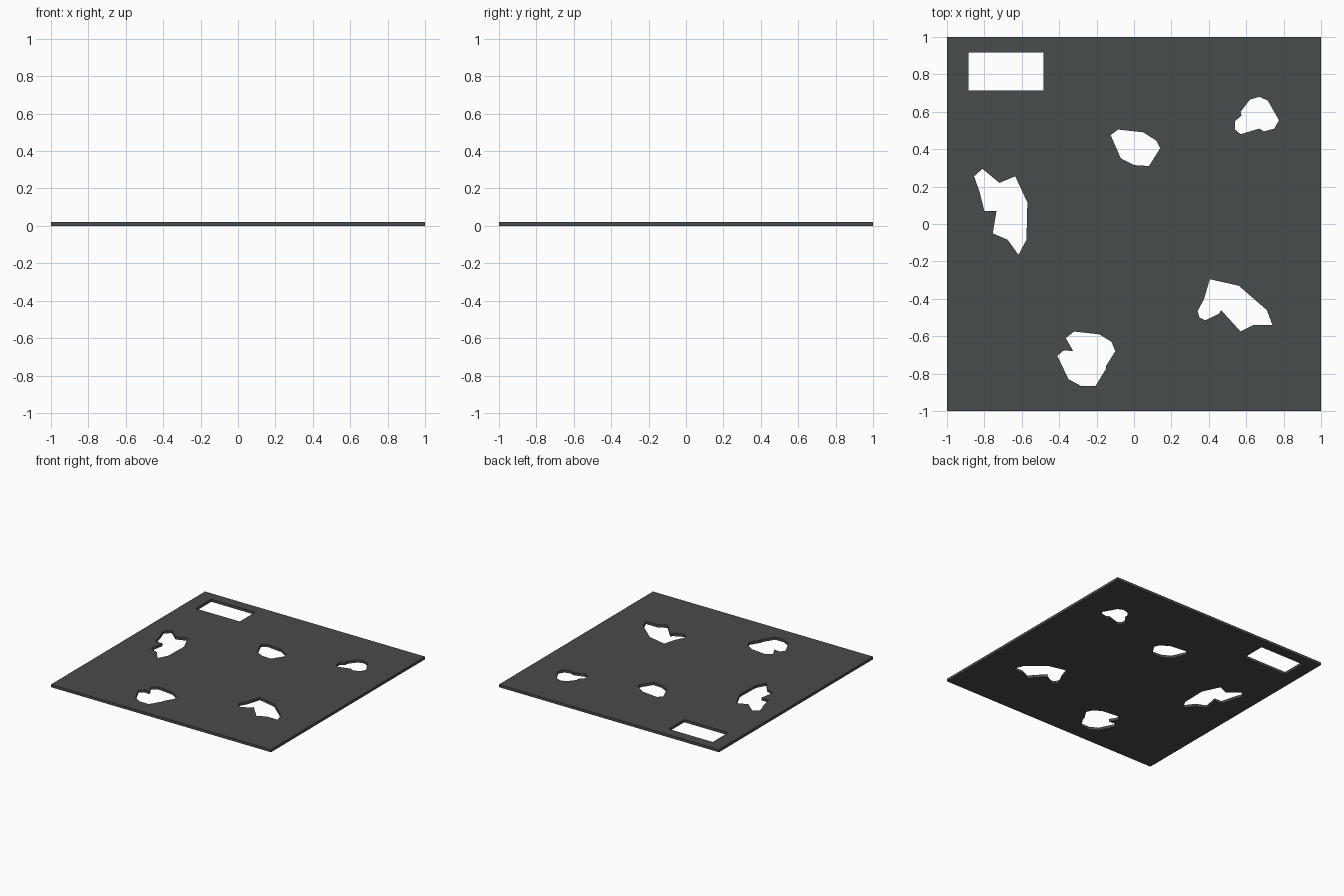
import bpy

if "Cube" in bpy.data.objects:
    bpy.data.objects.remove(bpy.data.objects["Cube"])

THICK = 0.022

# One flat dark grey for the whole plate
mat = bpy.data.materials.new("dark grey")
mat.diffuse_color = (0.066, 0.072, 0.072, 1)
mat.use_nodes = True
mat.node_tree.nodes["Principled BSDF"].inputs["Base Color"].default_value = mat.diffuse_color


def rect(x0, y0, x1, y1):
    return [(x0, y0), (x1, y0), (x1, y1), (x0, y1)]


# Irregular openings, one outline each
left_hole = [(-.81, .295), (-.72, .22), (-.635, .255), (-.57, .115), (-.575, -.085), (-.618, -.165),
             (-.675, -.085), (-.755, -.05), (-.735, .07), (-.80, .07), (-.825, .17), (-.855, .255)]
middle_hole = [(-.125, .475), (-.085, .505), (.05, .49), (.12, .445), (.14, .405), (.08, .31),
               (0, .315), (-.07, .35)]
right_hole = [(.62, .665), (.67, .68), (.715, .66), (.775, .555), (.75, .51), (.695, .495),
              (.67, .51), (.57, .48), (.54, .505), (.54, .55), (.575, .58), (.57, .60)]
lower_right_hole = [(.405, -.295), (.56, -.33), (.71, -.46), (.74, -.54), (.64, -.54), (.57, -.575),
                    (.465, -.46), (.455, -.48), (.38, -.515), (.35, -.50), (.34, -.465), (.375, -.40)]
lower_hole = [(-.32, -.575), (-.185, -.59), (-.12, -.63), (-.10, -.68), (-.15, -.76), (-.15, -.775),
              (-.205, -.865), (-.285, -.865), (-.35, -.83), (-.41, -.705), (-.375, -.675),
              (-.325, -.68), (-.365, -.61)]

# Plate profile: square outline with the openings as inner loops, filled and extruded
profile = bpy.data.curves.new("plate", "CURVE")
profile.dimensions = "2D"
profile.fill_mode = "BOTH"
profile.extrude = THICK / 2
for loop in (rect(-1, -1, 1, 1), rect(-.885, .715, -.485, .917), left_hole, middle_hole,
             right_hole, lower_right_hole, lower_hole):
    spline = profile.splines.new("POLY")
    spline.points.add(len(loop) - 1)
    for p, (x, y) in zip(spline.points, loop):
        p.co = (x, y, 0, 1)
    spline.use_cyclic_u = True
    spline.use_smooth = False
profile.materials.append(mat)

plate = bpy.data.objects.new("plate", profile)
bpy.context.collection.objects.link(plate)
plate.location.z = THICK / 2

# Turn into a clean flat-shaded mesh with consistent normals
bpy.context.view_layer.objects.active = plate
plate.select_set(True)
bpy.ops.object.convert(target="MESH")
bpy.ops.object.mode_set(mode="EDIT")
bpy.ops.mesh.select_all(action="SELECT")
bpy.ops.mesh.remove_doubles(threshold=0.0001)
bpy.ops.mesh.normals_make_consistent(inside=False)
bpy.ops.object.mode_set(mode="OBJECT")
bpy.ops.object.shade_flat()
